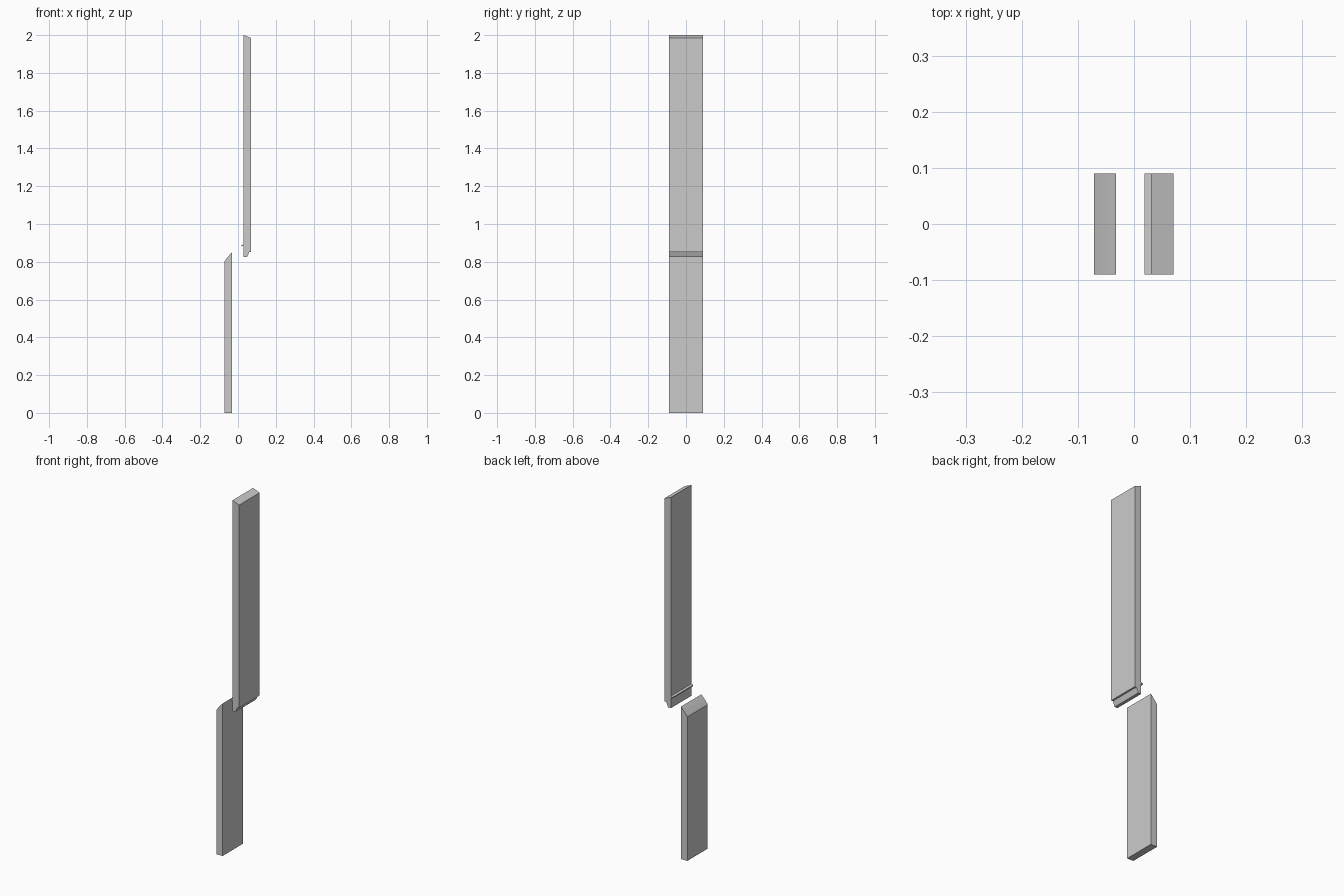
import bpy
import bmesh

cube = bpy.data.objects.get("Cube")
if cube:
    bpy.data.objects.remove(cube, do_unlink=True)

HALF_DEPTH = 0.09

grey = bpy.data.materials.new("plain grey")
grey.use_nodes = True
grey.diffuse_color = (0.6, 0.6, 0.6, 1)
bsdf = next(n for n in grey.node_tree.nodes if n.type == "BSDF_PRINCIPLED")
bsdf.inputs["Base Color"].default_value = grey.diffuse_color


def extrude_profile(name, profile):
    """Extrude an x-z outline along the full depth of the panel."""
    bm = bmesh.new()
    face = bm.faces.new([bm.verts.new((x, -HALF_DEPTH, z)) for x, z in profile])
    grown = bmesh.ops.extrude_face_region(bm, geom=[face])
    verts = [v for v in grown["geom"] if isinstance(v, bmesh.types.BMVert)]
    bmesh.ops.translate(bm, verts=verts, vec=(0, 2 * HALF_DEPTH, 0))
    bmesh.ops.recalc_face_normals(bm, faces=bm.faces)
    mesh = bpy.data.meshes.new(name)
    bm.to_mesh(mesh)
    bm.free()
    mesh.materials.append(grey)
    obj = bpy.data.objects.new(name, mesh)
    bpy.context.collection.objects.link(obj)
    return obj


# Lower board with a gently rounded bevel on top
lower = extrude_profile("lower_board", [
    (-0.071, 0), (-0.032, 0), (-0.032, 0.85),
    (-0.045, 0.836), (-0.058, 0.821), (-0.071, 0.803)])

# Upper board: sloped top, stepped foot and a thin drip lip
upper = extrude_profile("upper_board", [
    (0.03, 0.825), (0.048, 0.825), (0.06, 0.853), (0.07, 0.853),
    (0.07, 1.984), (0.03, 2.0),
    (0.03, 0.892), (0.019, 0.888), (0.019, 0.882), (0.03, 0.884)])

# Smooth only the rounded bevel
bpy.ops.object.select_all(action="DESELECT")
lower.select_set(True)
bpy.context.view_layer.objects.active = lower
bpy.ops.object.shade_smooth_by_angle(angle=0.35)
